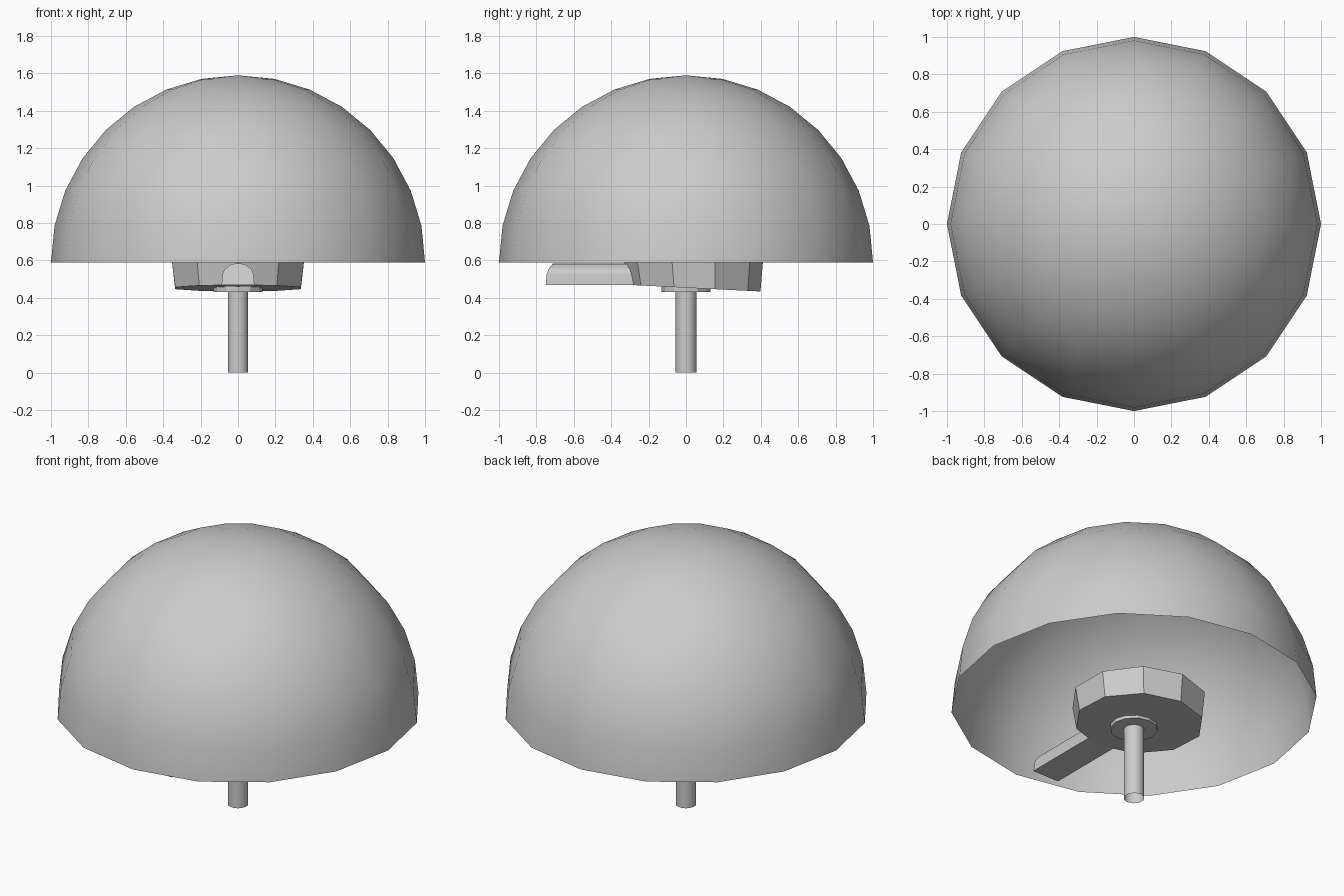
import bpy, bmesh, math
from mathutils import Vector

if "Cube" in bpy.data.objects:
    bpy.data.objects.remove(bpy.data.objects["Cube"])


def finish(name, bm, smooth=None):
    bmesh.ops.recalc_face_normals(bm, faces=bm.faces)
    me = bpy.data.meshes.new(name)
    bm.to_mesh(me)
    bm.free()
    ob = bpy.data.objects.new(name, me)
    bpy.context.collection.objects.link(ob)
    if smooth:
        bpy.ops.object.select_all(action='DESELECT')
        ob.select_set(True)
        bpy.context.view_layer.objects.active = ob
        bpy.ops.object.shade_smooth_by_angle(angle=math.radians(smooth))
    return ob


def loft(name, rings, cap_start=True, cap_end=True, smooth=None):
    """Skin a list of equal-length point rings."""
    bm = bmesh.new()
    rows = [[bm.verts.new(p) for p in r] for r in rings]
    n = len(rows[0])
    for a, b in zip(rows, rows[1:]):
        for i in range(n):
            j = (i + 1) % n
            bm.faces.new((a[i], a[j], b[j], b[i]))
    if cap_start:
        bm.faces.new(rows[0][::-1])
    if cap_end:
        bm.faces.new(rows[-1])
    return finish(name, bm, smooth)


def ring(n, r, z, cy=0.0, tilt=0.0):
    """Horizontal polygon with a corner at the back, optionally sloping along y."""
    pts = []
    for i in range(n):
        a = math.pi / 2 + 2 * math.pi * i / n
        y = cy + r * math.sin(a)
        pts.append(Vector((r * math.cos(a), y, z - tilt * (y - cy))))
    return pts


# dome: open upper half of a sphere
bm = bmesh.new()
bmesh.ops.create_uvsphere(bm, u_segments=16, v_segments=16, radius=1.0)
bmesh.ops.delete(bm, geom=[v for v in bm.verts if v.co.z < -0.01], context='VERTS')
bmesh.ops.translate(bm, verts=bm.verts, vec=(0, 0, 0.59))
finish("dome", bm, 40)

# ten-sided head with a sloping underside
loft("head", [ring(10, 0.353, 0.452, 0.045, 0.05),
              ring(10, 0.372, 0.60, 0.04)])

# collar and stem under the head
loft("collar", [ring(12, 0.13, 0.432), ring(12, 0.13, 0.50)])
loft("stem", [ring(10, 0.057, 0.0), ring(10, 0.057, 0.50)], False, True, 50)


# front arm with an arched section and a sloping tip
def arch(y, lean):
    prof = [(-0.088, 0.47), (0.088, 0.47), (0.082, 0.53), (0.07, 0.556),
            (0.035, 0.58), (0, 0.585), (-0.035, 0.58), (-0.07, 0.556), (-0.082, 0.53)]
    return [Vector((x, y + lean * ((z - 0.47) / 0.115) ** 3, z)) for x, z in prof]


loft("front_arm", [arch(-0.75, 0.04), arch(-0.25, 0)])
